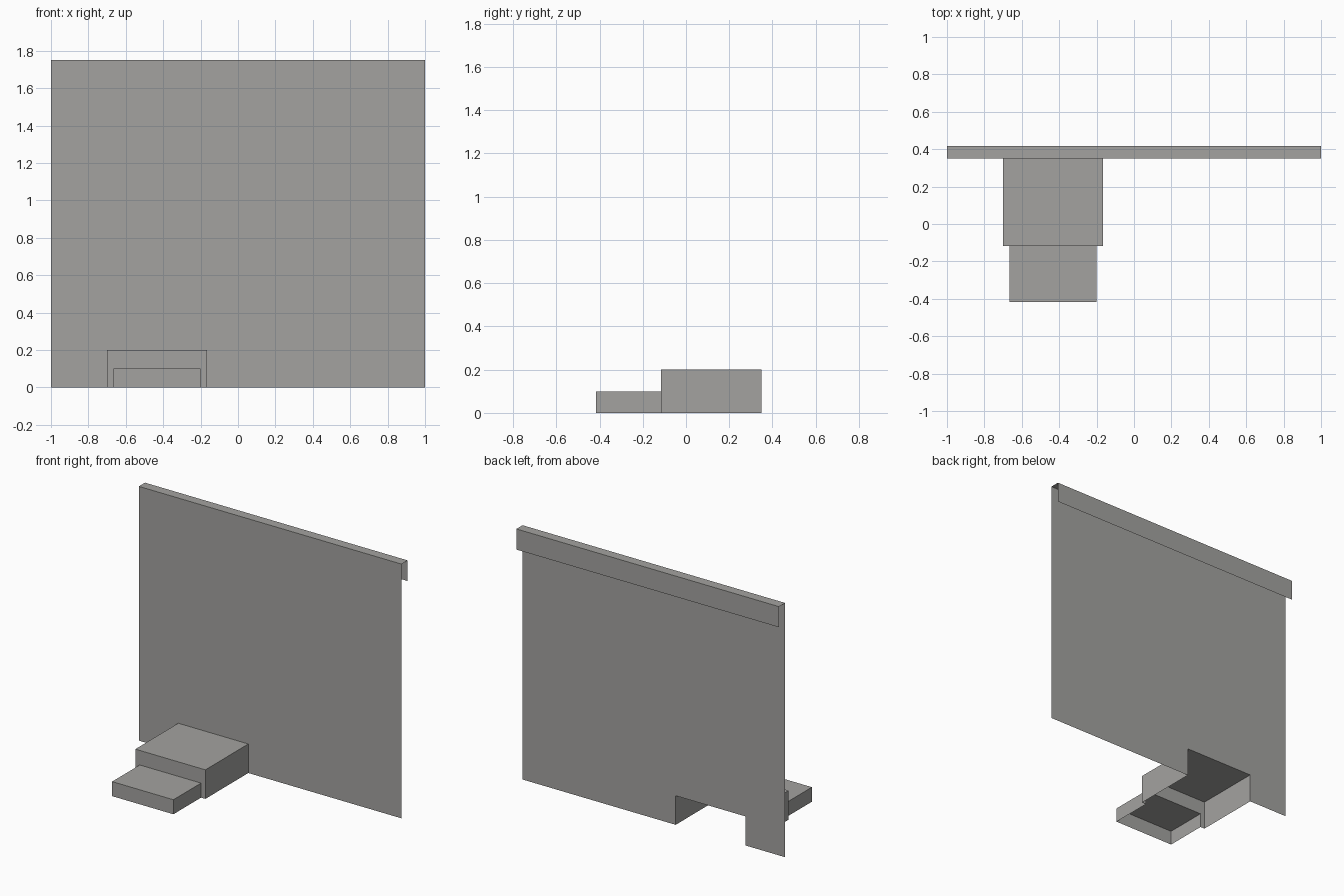
import bpy
import bmesh

if "Cube" in bpy.data.objects:
    bpy.data.objects.remove(bpy.data.objects["Cube"], do_unlink=True)

# One plain grey for everything
grey = bpy.data.materials.new("warm_grey")
grey.use_nodes = True
colour = (0.37, 0.365, 0.352, 1)
grey.diffuse_color = colour
grey.node_tree.nodes["Principled BSDF"].inputs["Base Color"].default_value = colour


def sheet_object(name, faces):
    """Thin open surface made from flat outlines, welded at shared corners."""
    bm = bmesh.new()
    for outline in faces:
        bm.faces.new([bm.verts.new(p) for p in outline])
    bmesh.ops.remove_doubles(bm, verts=bm.verts, dist=0.0001)
    mesh = bpy.data.meshes.new(name)
    bm.to_mesh(mesh)
    bm.free()
    mesh.materials.append(grey)
    obj = bpy.data.objects.new(name, mesh)
    bpy.context.collection.objects.link(obj)
    return obj


def front_panel(x0, x1, height, y, opening=None):
    """Upright outline facing the front, with an optional opening at its foot."""
    foot = [(x0, 0)]
    if opening:
        a, b, h = opening
        foot += [(a, 0), (a, h), (b, h), (b, 0)]
    outline = foot + [(x1, 0), (x1, height), (x0, height)]
    return [(x, y, z) for x, z in outline]


def step(name, x0, x1, y0, y1, h, opening=None):
    """Hollow step, open underneath and at the back."""
    tread = [(x0, y0, h), (x1, y0, h), (x1, y1, h), (x0, y1, h)]
    left = [(x1, y0, 0), (x1, y1, 0), (x1, y1, h), (x1, y0, h)]
    right = [(x0, y1, 0), (x0, y0, 0), (x0, y0, h), (x0, y1, h)]
    riser = front_panel(x0, x1, h, y0, opening)
    return sheet_object(name, [tread, left, right, riser])


WALL_Y, BACK_Y, TOP = 0.35, 0.4167, 1.75
LIP = TOP - 0.142
UPPER = (-0.7, -0.1667, 0.2)
LOWER = (-0.6667, -0.2, 0.1)
STEP_Y = -0.1167

# Wall with an opening behind the steps
sheet_object("wall", [front_panel(-1, 1, TOP, WALL_Y, UPPER)])

# Ledge folded back over the wall top, with a hanging lip
sheet_object("top_ledge", [
    [(-1, WALL_Y, TOP), (1, WALL_Y, TOP), (1, BACK_Y, TOP), (-1, BACK_Y, TOP)],
    [(1, BACK_Y, LIP), (-1, BACK_Y, LIP), (-1, BACK_Y, TOP), (1, BACK_Y, TOP)],
])

# Two hollow steps that open into each other
step("upper_step", UPPER[0], UPPER[1], STEP_Y, WALL_Y, UPPER[2], LOWER)
step("lower_step", LOWER[0], LOWER[1], -BACK_Y, STEP_Y, LOWER[2])
